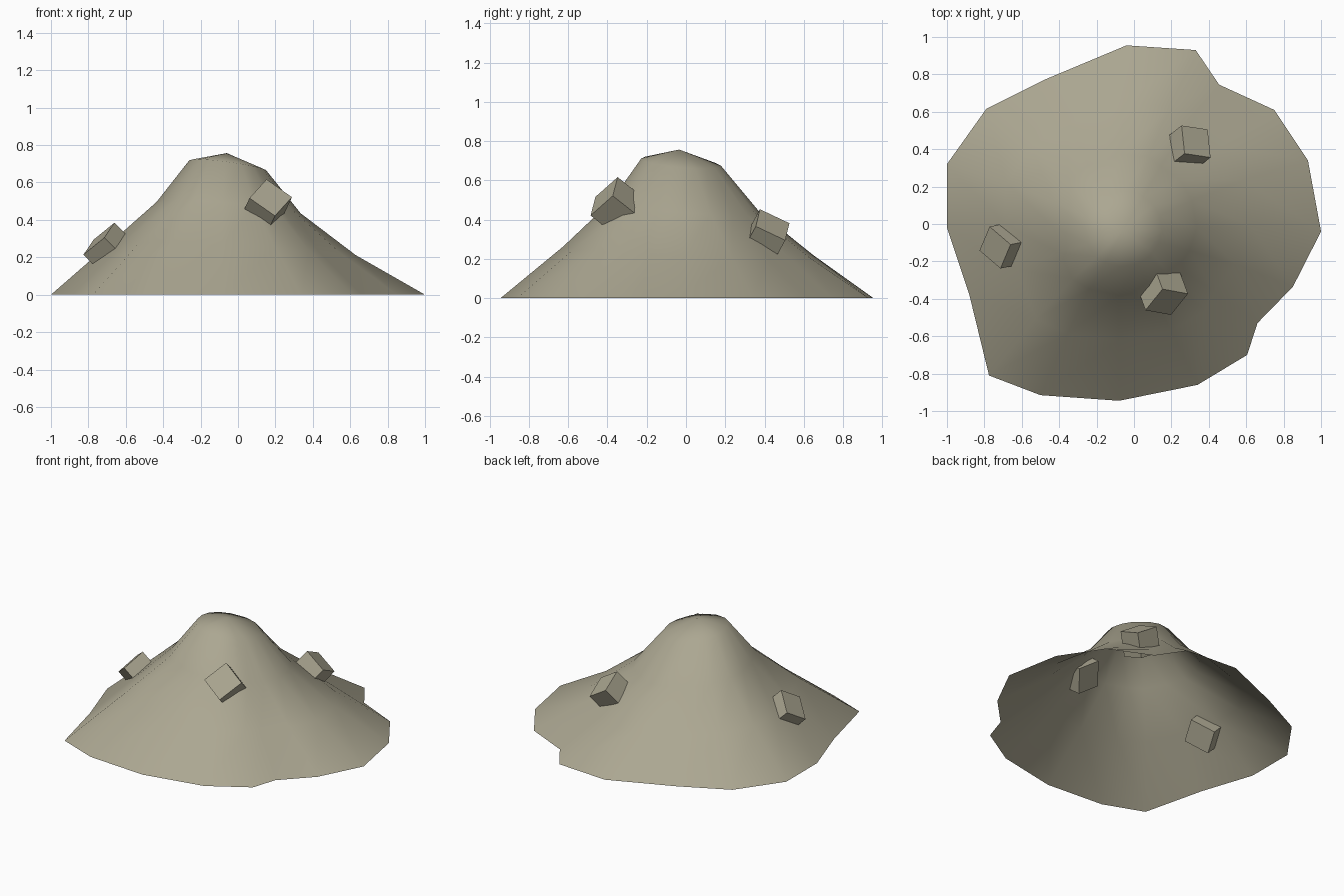
import bpy, bmesh, math
from mathutils import Vector, Matrix

if "Cube" in bpy.data.objects:
    bpy.data.objects.remove(bpy.data.objects["Cube"])

stone = bpy.data.materials.new("grey_tan_earth")
stone.diffuse_color = (0.41, 0.385, 0.285, 1)
stone.use_nodes = True
stone.node_tree.nodes["Principled BSDF"].inputs["Base Color"].default_value = stone.diffuse_color


def make_object(name, bm):
    mesh = bpy.data.meshes.new(name)
    bm.to_mesh(mesh)
    bm.free()
    mesh.materials.append(stone)
    obj = bpy.data.objects.new(name, mesh)
    bpy.context.collection.objects.link(obj)
    return obj


# Mound: ragged 18-sided rim, lofted through rings to a peak, open below
rim = [(1.0, -.04), (.93, .34), (.75, .61), (.455, .745), (.33, .93), (-.04, .955),
       (-.47, .775), (-.79, .615), (-1.0, .32), (-1.0, -.02), (-.88, -.38), (-.775, -.81),
       (-.5, -.915), (-.08, -.945), (.34, -.86), (.605, -.70), (.66, -.53), (.85, -.335)]
# ring: radius, raggedness, centre x, centre y, height, slope in x, slope in y
rings = [(.66, .7, -.03, .01, .24, -.045, -.035),
         (.385, .35, -.05, -.005, .465, -.08, -.07),
         (.205, .2, -.055, -.025, .692, -.13, -.09)]

bm = bmesh.new()
loops = [[bm.verts.new((x, y, 0)) for x, y in rim]]
for r, ragged, cx, cy, z, sx, sy in rings:
    loop = []
    for x, y in rim:
        p = Vector((x, y))
        p = p * ragged + p.normalized() * (1 - ragged)
        x, y = p.x * r, p.y * r
        loop.append(bm.verts.new((cx + x, cy + y, z + sx * x + sy * y)))
    loops.append(loop)
n = len(rim)
for low, high in zip(loops, loops[1:]):
    for i in range(n):
        j = (i + 1) % n
        bm.faces.new((low[i], low[j], high[j], high[i]))
peak = bm.verts.new((-.06, -.035, .757))
for i in range(n):
    bm.faces.new((loops[-1][i], loops[-1][(i + 1) % n], peak))
for f in bm.faces:
    f.smooth = True
make_object("mound", bm)


# Stone blocks: half sunk into the slope, set by outer face centre and two edges
def block(name, centre, u, v, depth=0.165):
    u, v = Vector(u), Vector(v)
    w = u.cross(v).normalized()
    if w.z > 0:
        u, v, w = v, u, -w
    w *= depth
    m = Matrix((u, v, w)).transposed().to_4x4()
    m.translation = Vector(centre) + w / 2
    bm = bmesh.new()
    bmesh.ops.create_cube(bm, size=1, matrix=m)
    bmesh.ops.recalc_face_normals(bm, faces=bm.faces)
    make_object(name, bm)


block("front_block", (.175, -.417, .519), (.136, -.025, -.095), (-.091, -.113, -.10))
block("left_block", (-.743, -.126, .30), (-.054, -.128, -.08), (-.112, .096, -.091))
block("back_block", (.332, .441, .374), (.016, -.15, .071), (.139, -.021, -.087))
